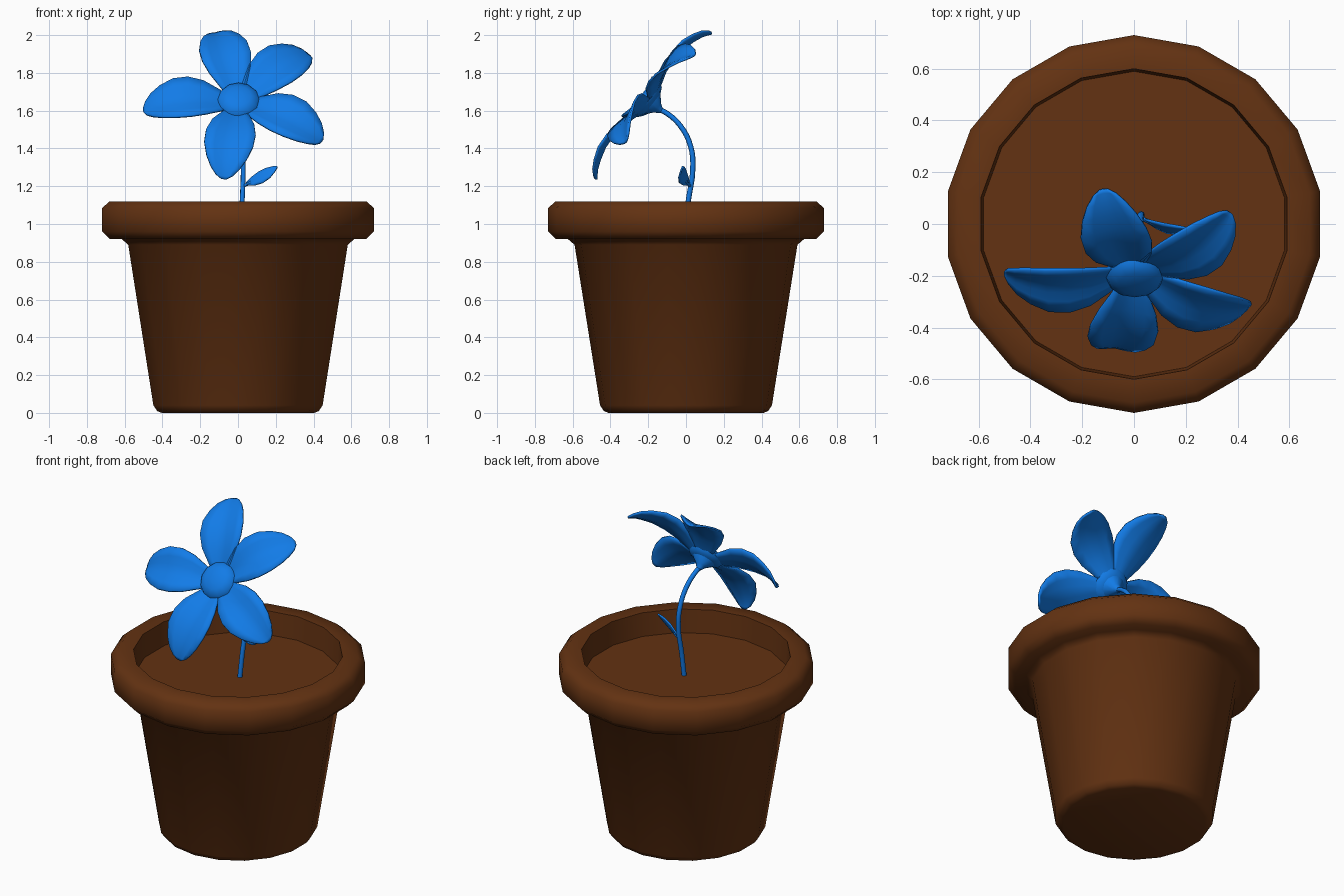
import bpy, bmesh, math
from mathutils import Vector

if "Cube" in bpy.data.objects:
    bpy.data.objects.remove(bpy.data.objects["Cube"])


def material(name, rgb):
    m = bpy.data.materials.new(name)
    m.diffuse_color = (*rgb, 1)
    m.use_nodes = True
    m.node_tree.nodes["Principled BSDF"].inputs["Base Color"].default_value = m.diffuse_color
    return m


BROWN = material("terracotta brown", (0.125, 0.032, 0.006))
BLUE = material("petal blue", (0.006, 0.2, 0.8))


def finish(name, bm, mat, angle=50):
    bmesh.ops.recalc_face_normals(bm, faces=bm.faces)
    me = bpy.data.meshes.new(name)
    bm.to_mesh(me)
    bm.free()
    me.materials.append(mat)
    ob = bpy.data.objects.new(name, me)
    bpy.context.collection.objects.link(ob)
    bpy.context.view_layer.objects.active = ob
    ob.select_set(True)
    bpy.ops.object.shade_smooth_by_angle(angle=math.radians(angle))
    ob.select_set(False)
    return ob


def lathe(name, profile, sides, mat, place, start=0.0, angle=50):
    """Revolve (radius, height) pairs; closed with a cap at each end."""
    bm = bmesh.new()
    rings = []
    for r, h in profile:
        rings.append([bm.verts.new(place(r * math.cos(a), r * math.sin(a), h))
                      for a in (start + math.tau * i / sides for i in range(sides))])
    for a, b in zip(rings, rings[1:]):
        for i in range(sides):
            j = (i + 1) % sides
            bm.faces.new((a[i], a[j], b[j], b[i]))
    bm.faces.new(rings[0])
    bm.faces.new(rings[-1])
    return finish(name, bm, mat, angle)


def blade(name, rows, thickness):
    """Skin rows of points into a thin sheet."""
    bm = bmesh.new()
    grid = [[bm.verts.new(p) for p in row] for row in rows]
    for a, b in zip(grid, grid[1:]):
        for i in range(len(a) - 1):
            bm.faces.new((a[i], a[i + 1], b[i + 1], b[i]))
    ob = finish(name, bm, BLUE, 60)
    mod = ob.modifiers.new("thickness", 'SOLIDIFY')
    mod.thickness = thickness
    mod.offset = 0
    return ob


# Pot with thick rim and recessed soil
pot = [(0.41, 0), (0.435, 0.01), (0.455, 0.04), (0.59, 0.89), (0.625, 0.92),
       (0.69, 0.92), (0.73, 0.96), (0.73, 1.085), (0.69, 1.12), (0.60, 1.12),
       (0.59, 0.975)]
lathe("pot", pot, 18, BROWN, lambda x, y, z: Vector((x, y, z)), math.pi / 2)

# Flower head frame: tilted forward and up
CENTRE = Vector((0.003, -0.19, 1.645))
UP = Vector((0, 0.62, 0.785)).normalized()
NORMAL = Vector((0, -0.785, 0.62)).normalized()


def head(x, y, n):
    return CENTRE + Vector((x, 0, 0)) + UP * y + NORMAL * n


# Flower eye and the receptacle behind it
lathe("flower_eye", [(0.06, -0.02), (0.10, 0.0), (0.112, 0.02), (0.10, 0.04),
                     (0.065, 0.055), (0.025, 0.061)], 12, BLUE, head)
lathe("receptacle", [(0.015, -0.075), (0.03, -0.05), (0.07, -0.015), (0.08, 0.01)],
      12, BLUE, head)

# Petals: (distance, half width, height above the head plane)
STATIONS = [(0.04, 0.04, -0.01), (0.10, 0.072, 0.012), (0.18, 0.112, 0.036),
            (0.26, 0.132, 0.045), (0.34, 0.13, 0.04), (0.41, 0.107, 0.02),
            (0.46, 0.077, 0.0), (0.49, 0.045, -0.02), (0.503, 0.015, -0.03)]
for k, deg in enumerate((104, 43, -29, -99, 184)):
    c, s = math.cos(math.radians(deg)), math.sin(math.radians(deg))
    rows = []
    for r, w, n in STATIONS:
        row = []
        for t in (-1, -0.6, -0.25, 0, 0.25, 0.6, 1):
            side = t * w
            cup = 0.2 * w * abs(t) ** 1.3
            row.append(head(r * c - side * s, r * s + side * c, n + cup))
        rows.append(row)
    blade(f"petal_{k + 1}", rows, 0.012)


# Stem and leaf stalk as round curves
def tube(name, points, radius):
    cu = bpy.data.curves.new(name, 'CURVE')
    cu.dimensions = '3D'
    cu.bevel_depth = radius
    cu.bevel_resolution = 1
    cu.resolution_u = 4
    cu.use_fill_caps = True
    sp = cu.splines.new('BEZIER')
    sp.bezier_points.add(len(points) - 1)
    for bp, p in zip(sp.bezier_points, points):
        bp.co = p
        bp.handle_left_type = bp.handle_right_type = 'AUTO'
    cu.materials.append(BLUE)
    bpy.context.collection.objects.link(bpy.data.objects.new(name, cu))


tube("stem", [(0.015, -0.005, 0.96), (0.022, 0.012, 1.12), (0.028, 0.036, 1.29),
              (0.025, 0.025, 1.41), (0.018, -0.03, 1.52), (0.008, -0.10, 1.585),
              (0.003, -0.15, 1.61)], 0.014)
tube("leaf_stalk", [(0.026, 0.026, 1.20), (0.05, 0.012, 1.21), (0.08, 0.0, 1.225)], 0.008)

# Leaf
ACROSS = Vector((-0.3, 0.5, 0.75)).normalized()
leaf_rows = []
for t, w in ((0, 0.008), (0.2, 0.026), (0.45, 0.036), (0.7, 0.032), (0.9, 0.016), (1, 0.003)):
    mid = Vector((0.045, 0.014, 1.21)).lerp(Vector((0.208, -0.018, 1.303)), t)
    mid += Vector((0.0, -0.016, -0.006)) * math.sin(math.pi * t)
    leaf_rows.append([mid + ACROSS * w * s for s in (-1, -0.5, 0, 0.5, 1)])
blade("leaf", leaf_rows, 0.008)
